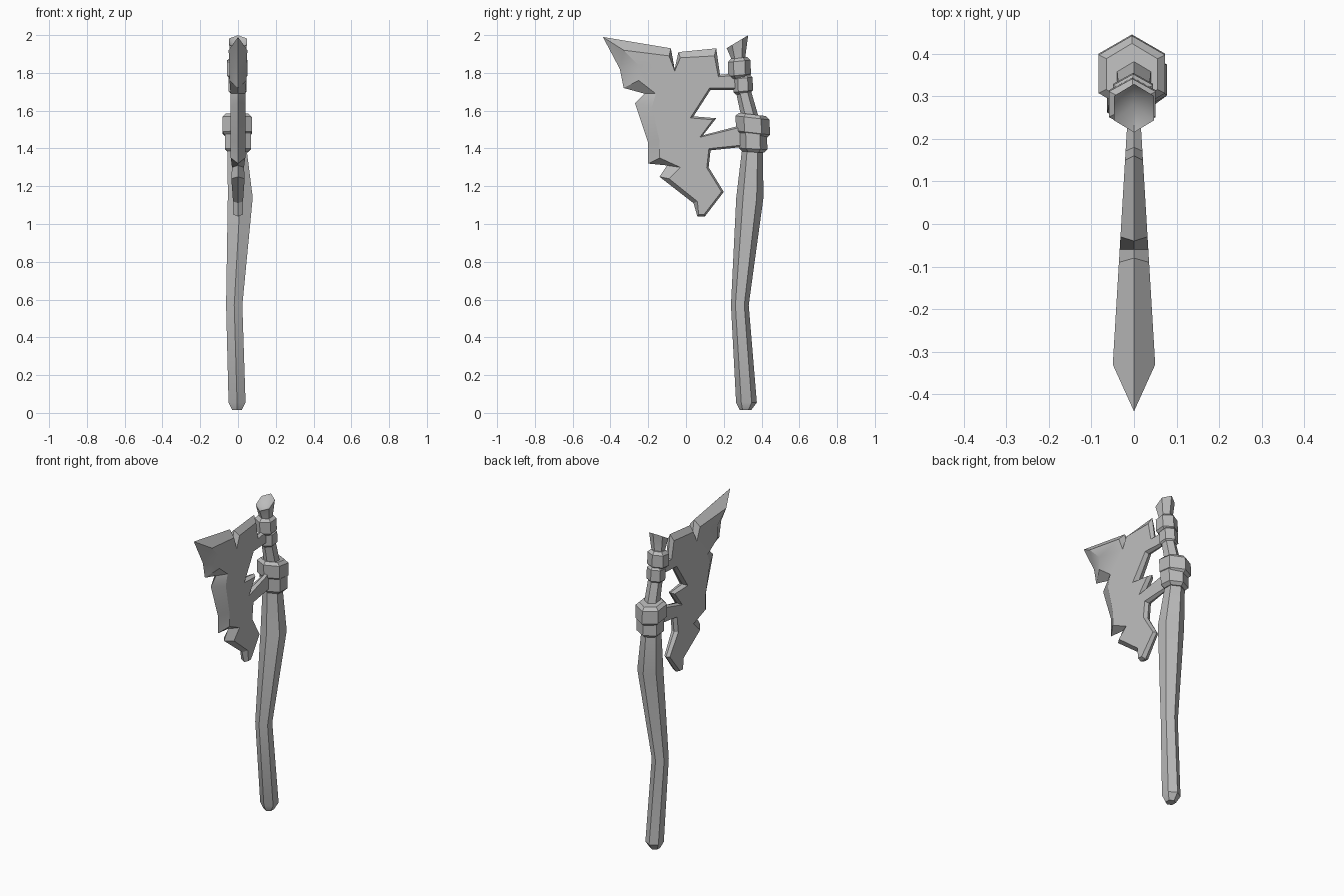
import bpy
import bmesh
import math
from mathutils import Vector

cube = bpy.data.objects.get("Cube")
if cube:
    bpy.data.objects.remove(cube, do_unlink=True)

grey = bpy.data.materials.new("plain_grey")
grey.use_nodes = True
grey.diffuse_color = (0.5, 0.5, 0.5, 1)
shader = grey.node_tree.nodes["Principled BSDF"]
shader.inputs["Base Color"].default_value = grey.diffuse_color
shader.inputs["Roughness"].default_value = 0.8


def finish(name, bm, angle):
    """Turn a bmesh into a shaded, coloured object."""
    bmesh.ops.recalc_face_normals(bm, faces=bm.faces)
    mesh = bpy.data.meshes.new(name)
    bm.to_mesh(mesh)
    bm.free()
    mesh.materials.append(grey)
    obj = bpy.data.objects.new(name, mesh)
    bpy.context.collection.objects.link(obj)
    bpy.ops.object.select_all(action="DESELECT")
    obj.select_set(True)
    bpy.context.view_layer.objects.active = obj
    bpy.ops.object.shade_smooth_by_angle(angle=math.radians(angle))
    return obj


def bridge(bm, a, b):
    """Join two closed loops of equal length with quads."""
    count = len(a)
    for i in range(count):
        j = (i + 1) % count
        bm.faces.new((a[i], a[j], b[j], b[i]))


def hex_ring(bm, x, y, z, rx, ry, tilt=0.0):
    """Six-sided ring with corners towards the front and the back."""
    ring = []
    for k in range(6):
        a = math.radians(90 + 60 * k)
        dx = rx * math.cos(a) / math.cos(math.radians(30))
        dy = ry * math.sin(a)
        ring.append(bm.verts.new((x + dx, y + dy, z + tilt * dy)))
    return ring


def hex_loft(name, sections, sink=None, angle=35):
    """Skin a stack of six-sided rings; sink lowers the middle of the top."""
    bm = bmesh.new()
    rings = [hex_ring(bm, *s) for s in sections]
    for a, b in zip(rings, rings[1:]):
        bridge(bm, a, b)
    bm.faces.new(rings[0])
    top = rings[-1]
    if sink:
        centre = bm.verts.new(sink)
        for i in range(6):
            bm.faces.new((top[i], top[(i + 1) % 6], centre))
    else:
        bm.faces.new(top)
    return finish(name, bm, angle)


# Crooked shaft with a splintered top: x, y, z, half widths, tilt
hex_loft("shaft", [
    (-0.005, 0.315, 0.015, 0.025, 0.03),
    (-0.005, 0.32, 0.055, 0.045, 0.055),
    (-0.02, 0.285, 0.57, 0.043, 0.047),
    (0.012, 0.338, 1.14, 0.066, 0.072),
    (-0.005, 0.352, 1.4, 0.05, 0.055),
    (0, 0.34, 1.56, 0.04, 0.046),
    (0, 0.3, 1.72, 0.036, 0.04),
    (0, 0.277, 1.87, 0.034, 0.035),
    (0, 0.272, 1.965, 0.047, 0.057, 0.6),
], sink=(0, 0.28, 1.925))


def band(name, x, y, low, high, rx, ry, tilt):
    """Wrapped binding with chamfered rims."""
    rim = 0.018
    hex_loft(name, [
        (x, y + 0.003, low, rx - rim, ry - rim, tilt),
        (x, y + 0.003, low + rim, rx, ry, tilt),
        (x, y, high - rim, rx, ry, tilt),
        (x, y, high, rx - rim, ry - rim, tilt),
    ])


# Bindings that hold the blade on the shaft
band("large_binding_lower", 0, 0.353, 1.38, 1.51, 0.07, 0.075, -0.05)
band("large_binding_upper", -0.005, 0.352, 1.465, 1.58, 0.078, 0.09, -0.12)
band("small_binding_lower", -0.002, 0.3, 1.685, 1.79, 0.047, 0.052, 0.1)
band("small_binding_upper", -0.004, 0.281, 1.77, 1.88, 0.055, 0.06, 0.1)


# Blade: cutting and top edge as ridge y, z, then flank y, z
edge = [
    (0.04, 1.11, 0.06, 1.12), (-0.14, 1.25, -0.09, 1.24),
    (-0.10, 1.31, -0.03, 1.30), (-0.20, 1.32, -0.14, 1.35),
    (-0.20, 1.43, -0.14, 1.44), (-0.27, 1.64, -0.18, 1.62),
    (-0.22, 1.69, -0.16, 1.69), (-0.33, 1.72, -0.25, 1.76),
    (-0.35, 1.82, -0.25, 1.84), (-0.44, 1.99, -0.33, 1.92),
    (-0.08, 1.93, -0.09, 1.89), (-0.06, 1.82, -0.06, 1.81),
    (-0.04, 1.91, -0.03, 1.88), (0.16, 1.93, 0.15, 1.89),
]
# Rear outline with the two arms that reach the shaft
rear = [
    (0.18, 1.79), (0.30, 1.80), (0.30, 1.71), (0.13, 1.71), (0.04, 1.57),
    (0.16, 1.56), (0.09, 1.47), (0.32, 1.53), (0.32, 1.41), (0.13, 1.39),
    (0.12, 1.30), (0.20, 1.17), (0.10, 1.04), (0.06, 1.04),
]
ridge = [Vector(p[:2]) for p in edge] + [Vector(p) for p in rear]
flank = [Vector(p[2:]) for p in edge]


def inset(i, amount):
    """Move an outline corner inwards along its mitre."""
    p = ridge[i]
    before = (p - ridge[i - 1]).normalized()
    after = (ridge[(i + 1) % len(ridge)] - p).normalized()
    normal = Vector((before.y + after.y, -before.x - after.x)).normalized()
    spread = max(0.5, normal.dot(Vector((before.y, -before.x))))
    return p + normal * amount / spread


flank += [inset(i, 0.01) for i in range(len(edge), len(ridge))]

bm = bmesh.new()
middle = [bm.verts.new((0, p.x, p.y)) for p in ridge]
for side in (-1, 1):
    # Flanks taper from the thick cutting side to the thin arms
    loop = [bm.verts.new((side * (0.03 - 0.06 * p.x), p.x, p.y)) for p in flank]
    bridge(bm, middle, loop)
    bm.faces.new(loop)
finish("blade", bm, 30)
